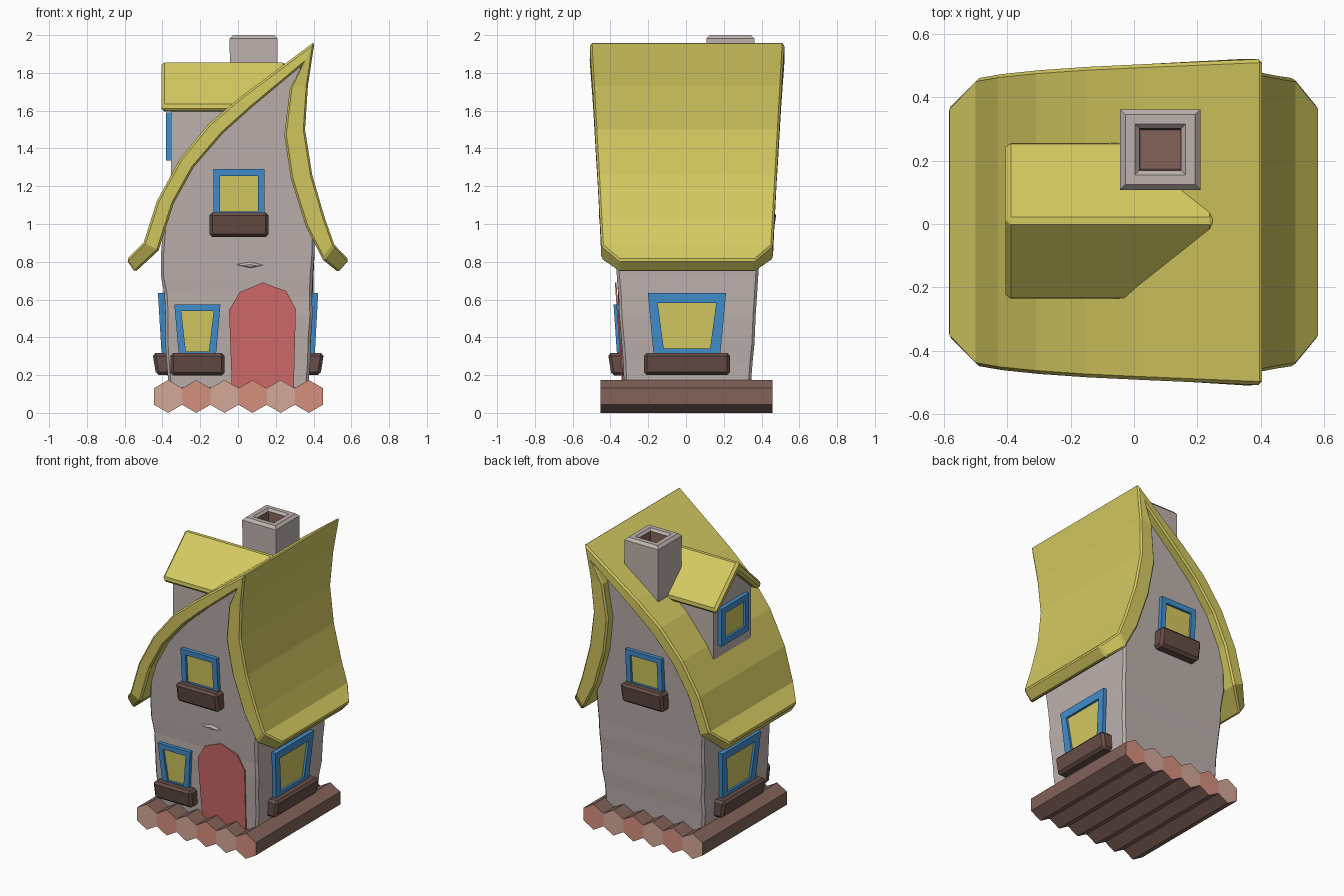
import bpy, bmesh, math, random
from mathutils import Vector, Matrix

if "Cube" in bpy.data.objects:
    bpy.data.objects.remove(bpy.data.objects["Cube"])

random.seed(4)


def material(name, r, g, b):
    m = bpy.data.materials.new(name)
    m.diffuse_color = [((c / 255 + 0.055) / 1.055) ** 2.4 for c in (r, g, b)] + [1]
    m.use_nodes = True
    m.node_tree.nodes["Principled BSDF"].inputs["Base Color"].default_value = m.diffuse_color
    return m


YELLOW = material("straw yellow", 213, 202, 97)
WALL = material("plaster grey", 190, 178, 174)
BLUE = material("frame blue", 66, 143, 207)
RED = material("door red", 210, 107, 107)
BOX = material("dark brown", 104, 78, 70)
LOG = material("log brown", 130, 98, 89)
END_A = material("cut wood pale", 213, 168, 153)
END_B = material("cut wood salmon", 213, 144, 125)


def finish(name, bm, mats, bevel=0, rule=None):
    bmesh.ops.recalc_face_normals(bm, faces=bm.faces)
    bm.normal_update()
    if rule:
        for f in bm.faces:
            f.material_index = rule(f)
    me = bpy.data.meshes.new(name)
    bm.to_mesh(me)
    bm.free()
    ob = bpy.data.objects.new(name, me)
    bpy.context.collection.objects.link(ob)
    for m in mats:
        me.materials.append(m)
    if bevel:
        mod = ob.modifiers.new("chamfer", 'BEVEL')
        mod.width, mod.segments = bevel, 1
        mod.limit_method, mod.angle_limit = 'ANGLE', math.radians(38)
    return ob


def skin_bm(rings, start=True, end=True, loop=False):
    """Join equal-length closed rings of points into a surface."""
    bm = bmesh.new()
    rows = [[bm.verts.new(p) for p in r] for r in rings]
    n = len(rows[0])
    pairs = list(zip(rows, rows[1:])) + ([(rows[-1], rows[0])] if loop else [])
    for a, b in pairs:
        for i in range(n):
            j = (i + 1) % n
            bm.faces.new((a[i], a[j], b[j], b[i]))
    if start and not loop:
        bm.faces.new(rows[0])
    if end and not loop:
        bm.faces.new(rows[-1])
    return bm


def skin(name, rings, mats, bevel=0, rule=None, **kw):
    return finish(name, skin_bm(rings, **kw), mats, bevel, rule)


# Floor of six hexagonal logs
for i in range(6):
    cx = -0.37 + i * 0.149
    rings = [[(cx + 0.087 * math.sin(k * math.pi / 3), y, 0.087 + 0.087 * math.cos(k * math.pi / 3))
              for k in range(6)] for y in (-0.452, 0.458)]
    skin(f"floor_log_{i + 1}", rings, [LOG, END_B if i % 2 else END_A],
         rule=lambda f: int(abs(f.normal.y) > 0.9))

# Walls with leaning gables and rough corners
profile = [(-0.365, 0.12), (-0.408, 0.84), (-0.385, 1.12), (-0.27, 1.32), (-0.115, 1.505), (0.04, 1.645),
           (0.36, 1.89), (0.32, 1.73), (0.30, 1.48), (0.335, 1.26), (0.405, 1.01), (0.405, 0.84), (0.37, 0.12)]


def lean(z):
    return 0.33 + 0.068 * (z - 0.17)


bm = skin_bm([[(x, -lean(z), z) for x, z in profile], [(x, lean(z) + 0.015, z) for x, z in profile]])
for z in (0.27, 0.36, 0.52, 0.62, 0.72):
    bmesh.ops.bisect_plane(bm, geom=bm.verts[:] + bm.edges[:] + bm.faces[:],
                           plane_co=(0, 0, z), plane_no=(0, 0, 1))
for v in bm.verts:
    if 0.2 < v.co.z < 0.8:
        v.co += Vector([random.uniform(-0.007, 0.007) for _ in range(3)])
finish("walls", bm, [WALL], bevel=0.014)

# Curved roof: outer x, z, inner x, z at each station
stations = [(-.59, .81, -.545, .745), (-.50, .90, -.42, .86), (-.43, 1.12, -.34, 1.11), (-.31, 1.34, -.235, 1.30),
            (-.155, 1.53, -.08, 1.48), (.01, 1.67, .07, 1.615), (.405, 1.965, .34, 1.84), (.37, 1.73, .275, 1.72),
            (.355, 1.50, .245, 1.47), (.393, 1.26, .28, 1.24), (.46, 1.03, .36, .985), (.51, .89, .45, .81),
            (.588, .81, .53, .745)]
rings = []
for i, (ox, oz, ix, iz) in enumerate(stations):
    h = 0.36 if i in (0, len(stations) - 1) else 0.452 + 0.056 * (oz - 0.85)
    c = 0.006
    rings.append([(ox, c - h, oz), (ox, c + h, oz), (ix, c + h, iz), (ix, c - h, iz)])
skin("main_roof", rings, [YELLOW], bevel=0.02)

# Dormer walls and roof
gable = [(-0.19, 1.2), (-0.19, 1.63), (0.01, 1.81), (0.21, 1.63), (0.21, 1.2)]
skin("dormer_walls", [[(x, y, z) for y, z in gable] for x in (-0.355, 0.1)], [WALL])
cap = [(0.01, 1.865), (-0.245, 1.625), (-0.215, 1.585), (0.01, 1.785), (0.235, 1.585), (0.265, 1.625)]
skin("dormer_roof", [[(x, y, z) for y, z in cap] for x in (-0.405, 0.255)], [YELLOW], bevel=0.016)

# Chimney with a chamfered rim and a brown flue
rings = [[(0.083 + sx * h, 0.235 + sy * h, z) for sx, sy in ((-1, -1), (1, -1), (1, 1), (-1, 1))]
         for h, z in ((.125, 1.5), (.127, 1.982), (.11, 2.0), (.08, 2.0), (.066, 1.985), (.062, 1.90))]
skin("chimney", rings, [WALL, LOG],
     rule=lambda f: int(f.calc_center_median().z < 1.95 and
                        max(abs(v.co.x - 0.083) for v in f.verts) < 0.07))


def on_wall(angle, base, slope):
    """Map (across, outward, height) onto a leaning wall facing the given angle."""
    rot = Matrix.Rotation(math.radians(angle), 3, 'Z')
    return lambda u, d, z: rot @ Vector((u, -(base + slope * (z - 0.17) + d), z))


def window(name, P, cx, z0, z1, top, bottom, border, box=None):
    def quad(d, inset):
        za, zb, t, b = z0 + inset, z1 - inset, top - inset, bottom - inset
        return [P(cx - b, d, za), P(cx + b, d, za), P(cx + t, d, zb), P(cx - t, d, zb)]
    skin(name + "_frame", [quad(-0.02, 0), quad(0.026, 0), quad(0.026, border), quad(-0.02, border)],
         [BLUE], loop=True)
    skin(name + "_pane", [quad(0.004, border - 0.004), quad(0.011, border - 0.004)], [YELLOW])
    if box:
        w, a, b = box
        rows = [[P(cx + s * w, d, z) for d, z in ((-0.02, a), (-0.02, b), (0.074, b), (0.062, a))] for s in (-1, 1)]
        skin(name + "_planter", rows, [BOX], bevel=0.016)


FRONT, BACK = on_wall(0, 0.33, 0.068), on_wall(180, 0.345, 0.068)
RIGHT, LEFT = on_wall(90, 0.373, 0.055), on_wall(-90, 0.37, 0.06)
window("front_low_window", FRONT, -0.215, 0.29, 0.575, 0.122, 0.097, 0.036, (0.143, 0.197, 0.318))
window("front_high_window", FRONT, 0.005, 1.03, 1.29, 0.136, 0.136, 0.036, (0.157, 0.93, 1.062))
window("back_high_window", BACK, -0.01, 1.03, 1.29, 0.136, 0.136, 0.036, (0.157, 0.93, 1.062))
window("right_window", RIGHT, 0.005, 0.29, 0.635, 0.207, 0.175, 0.052, (0.228, 0.2, 0.318))
window("left_window", LEFT, -0.005, 0.29, 0.635, 0.207, 0.175, 0.052, (0.228, 0.2, 0.318))
window("dormer_window", on_wall(-90, 0.355, 0), -0.012, 1.335, 1.59, 0.148, 0.148, 0.042)

# Arched front door
arch = [(-.032, .12), (-.047, .545), (.01, .64), (.13, .69), (.255, .645), (.306, .55), (.295, .12)]
skin("front_door", [[FRONT(u, d, z) for u, z in arch] for d in (0.003, 0.011)], [RED])

# Raised plaster chip above the door
chip = [(-.035, .79), (.06, .808), (.16, .785), (.07, .765)]
skin("plaster_chip", [[FRONT(u, -0.01, z) for u, z in chip],
                      [FRONT(.062 + (u - .062) * .4, 0.012, .775 + (z - .775) * .3) for u, z in chip]], [WALL])
